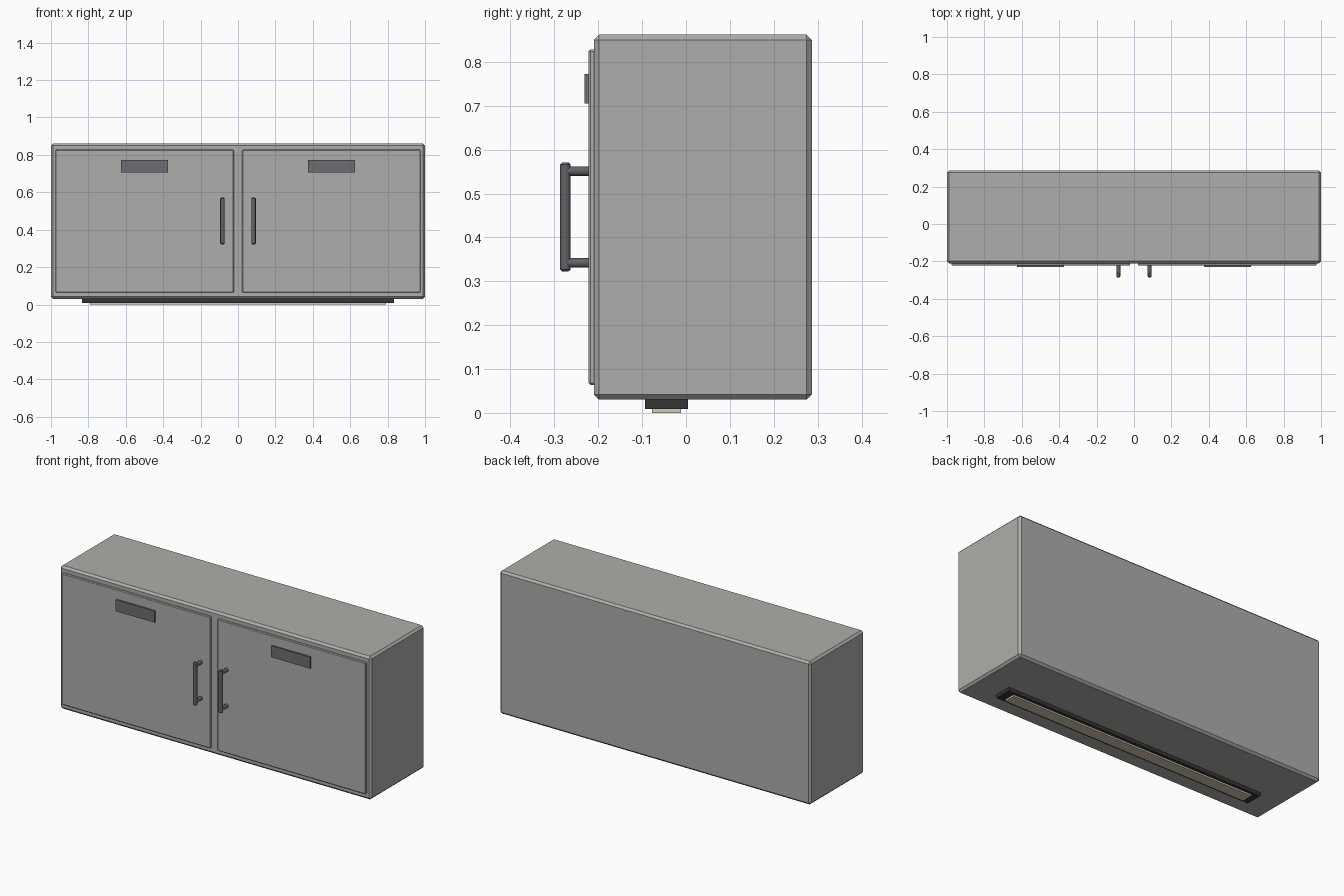
import bpy
from mathutils import Vector

cube = bpy.data.objects.get("Cube")
if cube:
    bpy.data.objects.remove(cube, do_unlink=True)


def material(name, r, g, b):
    m = bpy.data.materials.new(name)
    m.use_nodes = True
    m.diffuse_color = (r, g, b, 1)
    m.node_tree.nodes["Principled BSDF"].inputs["Base Color"].default_value = (r, g, b, 1)
    return m


body_grey = material("warm grey", 0.42, 0.42, 0.405)
plate_grey = material("slate grey", 0.15, 0.155, 0.165)
handle_grey = material("dark metal", 0.12, 0.125, 0.135)
housing_black = material("charcoal", 0.035, 0.035, 0.037)
lens_cream = material("cream", 0.68, 0.60, 0.46)


def finish(obj, name, mat, bevel, segments=1):
    obj.name = name
    obj.data.materials.append(mat)
    if bevel:
        mod = obj.modifiers.new("edge_bevel", "BEVEL")
        mod.width = bevel
        mod.segments = segments
        mod.limit_method = "ANGLE"
        mod.angle_limit = 1.0
    return obj


def box(name, low, high, mat, bevel=0.0):
    low, high = Vector(low), Vector(high)
    bpy.ops.mesh.primitive_cube_add(size=1, location=(low + high) / 2)
    obj = bpy.context.object
    obj.scale = high - low
    bpy.ops.object.transform_apply(location=False, rotation=False, scale=True)
    return finish(obj, name, mat, bevel)


def rod(name, start, end, radius, mat, bevel=0.0):
    start, end = Vector(start), Vector(end)
    axis = end - start
    bpy.ops.mesh.primitive_cylinder_add(
        vertices=16, radius=radius, depth=axis.length, location=(start + end) / 2,
        rotation=axis.to_track_quat("Z", "Y").to_euler())
    bpy.ops.object.shade_smooth_by_angle()
    return finish(bpy.context.object, name, mat, bevel)


# Cabinet carcass
box("cabinet_body", (-1, -0.21, 0.03), (1, 0.287, 0.862), body_grey, 0.012)

# Matching doors, label plates and pull handles
for side, s in (("left", 1), ("right", -1)):
    def span(a, b):
        return sorted((s * a, s * b))

    x0, x1 = span(0.022, 0.976)
    box(side + "_door", (x0, -0.222, 0.064), (x1, -0.205, 0.828), body_grey, 0.004)
    x0, x1 = span(0.375, 0.625)
    box(side + "_label_plate", (x0, -0.231, 0.705), (x1, -0.22, 0.772), plate_grey)
    x = s * 0.083
    rod(side + "_handle_bar", (x, -0.275, 0.322), (x, -0.275, 0.571), 0.012, handle_grey, 0.005)
    for level, z in (("lower", 0.342), ("upper", 0.551)):
        rod(f"{side}_{level}_handle_post", (x, -0.275, z), (x, -0.218, z), 0.011, handle_grey)

# Light strip under the cabinet
box("light_housing", (-0.835, -0.094, 0.009), (0.835, 0.005, 0.035), housing_black)
box("light_lens", (-0.79, -0.078, 0), (0.79, -0.011, 0.015), lens_cream)
